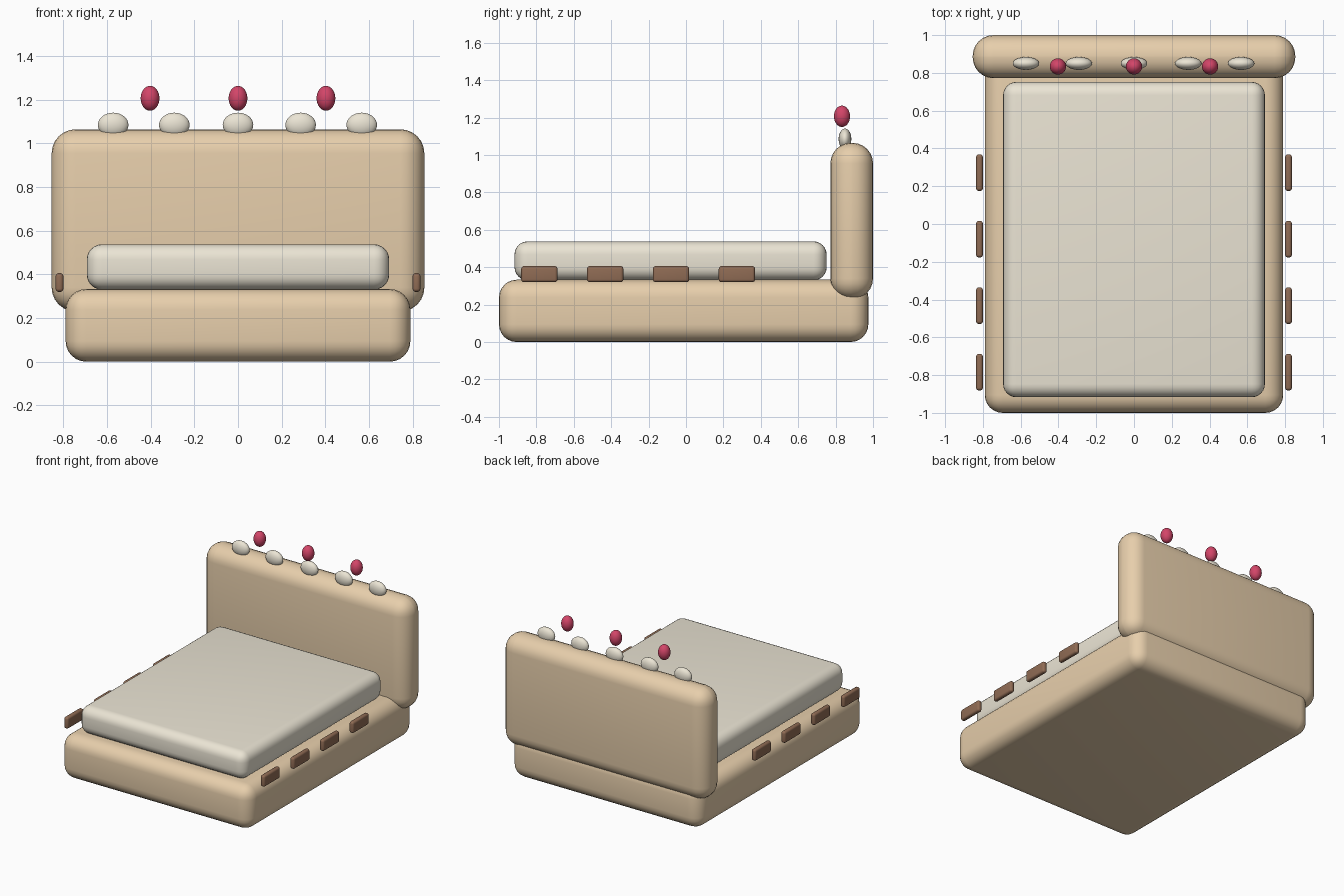
import bpy

if "Cube" in bpy.data.objects:
    bpy.data.objects.remove(bpy.data.objects["Cube"])


def material(name, rgb):
    m = bpy.data.materials.new(name)
    m.diffuse_color = (*rgb, 1)
    m.use_nodes = True
    m.node_tree.nodes["Principled BSDF"].inputs["Base Color"].default_value = m.diffuse_color
    return m


WOOD = material("light_wood", (0.80, 0.62, 0.41))
DARK = material("dark_wood", (0.28, 0.15, 0.09))
CREAM = material("cream", (0.83, 0.78, 0.66))
RED = material("red", (0.65, 0.06, 0.14))


def rounded_box(name, lo, hi, radius, mat, segments=6):
    """Box between two corners with rounded edges."""
    bpy.ops.mesh.primitive_cube_add(size=1, location=[(a + b) / 2 for a, b in zip(lo, hi)])
    ob = bpy.context.object
    ob.name = name
    ob.scale = [b - a for a, b in zip(lo, hi)]
    bpy.ops.object.transform_apply(location=False, rotation=False, scale=True)
    bev = ob.modifiers.new("round", 'BEVEL')
    bev.width = radius
    bev.segments = segments
    bpy.ops.object.modifier_apply(modifier=bev.name)
    bpy.ops.object.shade_smooth_by_angle()
    ob.data.materials.append(mat)
    return ob


def ellipsoid(name, center, radii, mat):
    bpy.ops.mesh.primitive_uv_sphere_add(segments=32, ring_count=16, radius=1, location=center)
    ob = bpy.context.object
    ob.name = name
    ob.scale = radii
    bpy.ops.object.transform_apply(location=False, rotation=False, scale=True)
    bpy.ops.object.shade_smooth()
    ob.data.materials.append(mat)
    return ob


# Bed base, mattress and headboard
rounded_box("bed_base", (-0.79, -1.0, 0.0), (0.79, 0.975, 0.333), 0.095, WOOD)
rounded_box("mattress", (-0.693, -0.917, 0.33), (0.693, 0.752, 0.538), 0.07, CREAM)
rounded_box("headboard", (-0.854, 0.772, 0.23), (0.854, 1.0, 1.065), 0.11, WOOD)

# Small side blocks, four along each side
for side in (-1, 1):
    for i in range(4):
        x, y = side * 0.818, -0.784 + 0.352 * i
        rounded_box(f"side_block_{i}", (x - 0.018, y - 0.097, 0.32),
                    (x + 0.018, y + 0.097, 0.406), 0.015, DARK, 4)

# Cream domes sunk into the top of the headboard
for x in (-0.572, -0.292, 0.0, 0.287, 0.567):
    ellipsoid("cream_dome", (x, 0.85, 1.085), (0.07, 0.034, 0.056), CREAM)

# Red beads above the headboard
for x in (-0.403, 0.0, 0.403):
    ellipsoid("red_bead", (x, 0.834, 1.207), (0.043, 0.043, 0.057), RED)
